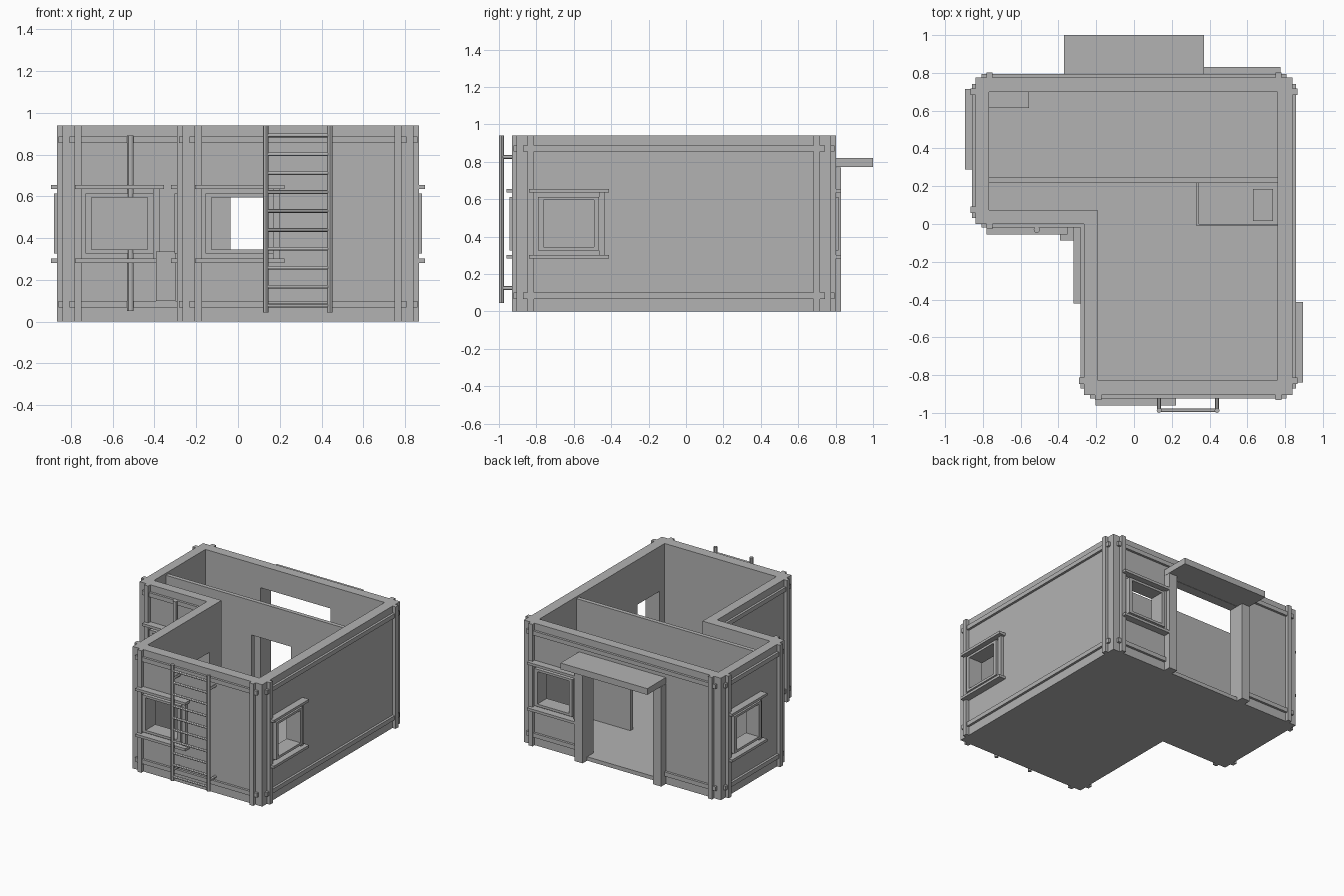
import bpy, bmesh, math
from mathutils import Vector, Matrix

if "Cube" in bpy.data.objects:
    bpy.data.objects.remove(bpy.data.objects["Cube"])

grey = bpy.data.materials.new("plain_grey")
grey.diffuse_color = (0.45, 0.45, 0.45, 1)
grey.use_nodes = True
grey.node_tree.nodes["Principled BSDF"].inputs["Base Color"].default_value = grey.diffuse_color
H = 0.94


def finish(name, bm):
    bmesh.ops.recalc_face_normals(bm, faces=bm.faces)
    me = bpy.data.meshes.new(name)
    bm.to_mesh(me)
    bm.free()
    me.materials.append(grey)
    ob = bpy.data.objects.new(name, me)
    bpy.context.collection.objects.link(ob)
    return ob


def boxes(name, specs):
    """One object from several (x0, x1, y0, y1, z0, z1) boxes."""
    bm = bmesh.new()
    for x0, x1, y0, y1, z0, z1 in specs:
        m = Matrix.Translation(((x0 + x1) / 2, (y0 + y1) / 2, (z0 + z1) / 2)) @ \
            Matrix.Diagonal((abs(x1 - x0), abs(y1 - y0), z1 - z0, 1))
        bmesh.ops.create_cube(bm, size=1, matrix=m)
    return finish(name, bm)


def prism(name, outline, z0, z1):
    bm = bmesh.new()
    f = bm.faces.new([bm.verts.new((x, y, z0)) for x, y in outline])
    top = bmesh.ops.extrude_face_region(bm, geom=[f])["geom"]
    bmesh.ops.translate(bm, vec=(0, 0, z1 - z0),
                        verts=[g for g in top if isinstance(g, bmesh.types.BMVert)])
    return finish(name, bm)


def rods(name, segments, r):
    """Round bars between pairs of points."""
    bm = bmesh.new()
    for a, b in segments:
        a, b = Vector(a), Vector(b)
        d = b - a
        m = Matrix.Translation((a + b) / 2) @ d.to_track_quat('Z', 'Y').to_matrix().to_4x4()
        bmesh.ops.create_cone(bm, cap_ends=True, segments=12, radius1=r, radius2=r,
                              depth=d.length, matrix=m)
    ob = finish(name, bm)
    bpy.context.view_layer.objects.active = ob
    ob.select_set(True)
    bpy.ops.object.shade_smooth_by_angle()
    ob.select_set(False)
    return ob


def cut(ob, cutter):
    mod = ob.modifiers.new("cut", 'BOOLEAN')
    mod.operation, mod.solver, mod.object = 'DIFFERENCE', 'EXACT', cutter
    bpy.context.view_layer.objects.active = ob
    bpy.ops.object.modifier_apply(modifier=mod.name)
    bpy.data.objects.remove(cutter)


# Walls seen from outside: left end, length, turn, corner posts at (start, end), window start
WALLS = {
    "front": ((-0.265, -0.905), 1.105, 0, (1, 1), 0.06),
    "right": ((0.84, -0.905), 1.68, 90, (1, 1), 0.065),
    "back": ((0.84, 0.775), 1.68, 180, (1, 1), 0.065),
    "left": ((-0.84, 0.775), 0.775, -90, (1, 1), 0.06),
    "left_front": ((-0.84, 0.0), 0.575, 0, (1, 0), 0.06),
    "step": ((-0.265, 0.0), 0.905, -90, (0, 1), -0.005),
}


def on_wall(wall, u0, u1, o0, o1, z0, z1):
    """Box given along the wall (u), outward from it (o) and in height."""
    (ox, oy), _, deg, _, _ = WALLS[wall]
    c, s = round(math.cos(math.radians(deg))), round(math.sin(math.radians(deg)))
    xs = sorted((ox + c * u0 + s * o0, ox + c * u1 + s * o1))
    ys = sorted((oy + s * u0 - c * o0, oy + s * u1 - c * o1))
    return (*xs, *ys, z0, z1)


# L-shaped shell with floor, open at the top
shell = prism("walls_and_floor", [(-0.84, 0.775), (-0.84, 0), (-0.265, 0), (-0.265, -0.905),
                                  (0.84, -0.905), (0.84, 0.775)], 0, H)
cut(shell, prism("room_cutter", [(-0.768, 0.7), (-0.768, 0.074), (-0.193, 0.074),
                                 (-0.193, -0.825), (0.76, -0.825), (0.76, 0.7)], 0.03, H + 0.1))
cut(shell, boxes("door_cutter", [(-0.30, 0.30, 0.65, 0.9, 0.03, 0.77)]))

for wall, (origin, length, deg, posts, w) in WALLS.items():
    # window hole
    cut(shell, boxes("window_cutter", [on_wall(wall, w + 0.078, w + 0.347, -0.1, 0.1, 0.345, 0.595)]))
    # window surround
    a, b = w + 0.05, w + 0.375
    boxes(wall + "_window_frame", [
        on_wall(wall, a, a + 0.028, -0.02, 0.04, 0.326, 0.613),
        on_wall(wall, b - 0.028, b, -0.02, 0.04, 0.326, 0.613),
        on_wall(wall, a + 0.028, b - 0.028, -0.02, 0.04, 0.326, 0.345),
        on_wall(wall, a + 0.028, b - 0.028, -0.02, 0.04, 0.595, 0.613)])
    boxes(wall + "_window_ledges", [
        on_wall(wall, w, w + 0.427, 0, 0.055, 0.635, 0.655),
        on_wall(wall, w, w + 0.427, 0, 0.055, 0.282, 0.302)])
    boxes(wall + "_window_side_strip", [on_wall(wall, b, b + 0.032, 0, 0.022, 0.302, 0.635)])
    # corner posts
    strips = []
    if posts[0]:
        strips.append(on_wall(wall, 0.058, 0.092, 0, 0.026, 0, H))
    if posts[1]:
        strips.append(on_wall(wall, length - 0.092, length - 0.058, 0, 0.026, 0, H))
    boxes(wall + "_corner_posts", strips)
    # rails, the lower back one broken by the door
    u0 = 0.033 if posts[0] else 0
    u1 = length - 0.033 if posts[1] else length
    rails = [on_wall(wall, u0, u1, 0, 0.018, 0.854, 0.887)]
    spans = [(u0, 0.47), (1.21, u1)] if wall == "back" else [(u0, u1)]
    rails += [on_wall(wall, p, q, 0, 0.018, 0.067, 0.10) for p, q in spans]
    boxes(wall + "_rails", rails)

# inner partition with doorway
partition = boxes("partition", [(-0.769, 0.761, 0.217, 0.249, 0.03, 0.925)])
cut(partition, boxes("doorway_cutter", [(-0.035, 0.30, 0.1, 0.4, 0.0, 0.66)]))

# back door posts and canopy
boxes("door_posts", [(s * 0.30, s * 0.37, 0.77, 0.83, 0, 0.77) for s in (1, -1)])
boxes("door_canopy", [(-0.37, 0.37, 0.775, 1.0, 0.772, 0.82)])

# bunk and pillow, corner cabinet
boxes("bunk", [(0.33, 0.76, -0.01, 0.217, 0.50, 0.55), (0.33, 0.345, -0.01, 0.217, 0.55, 0.58),
               (0.345, 0.76, -0.01, 0.0, 0.55, 0.58)])
boxes("pillow", [(0.63, 0.735, 0.015, 0.185, 0.55, 0.575)])
boxes("corner_cabinet", [(-0.768, -0.557, 0.614, 0.70, 0.03, 0.45)])

# utility box and pipe on the left front wall
boxes("utility_box", [(-0.393, -0.30, -0.088, 0.0, 0.10, 0.336)])
rods("wall_pipe", [((-0.515, -0.03, 0.595), (-0.515, -0.03, 0.89)),
                   ((-0.515, -0.03, 0.05), (-0.515, -0.03, 0.345))], 0.016)

# ladder
LX, LY = (0.133, 0.44), -0.987
rods("ladder_rails", [((x, LY, 0.045), (x, LY, 0.94)) for x in LX], 0.013)
rods("ladder_rungs", [((LX[0], LY, 0.077 + i * 0.0905), (LX[1], LY, 0.077 + i * 0.0905))
                      for i in range(10)], 0.009)
rods("ladder_brackets", [((x, LY, z), (x, -0.90, z)) for x in LX for z in (0.125, 0.826)], 0.010)
